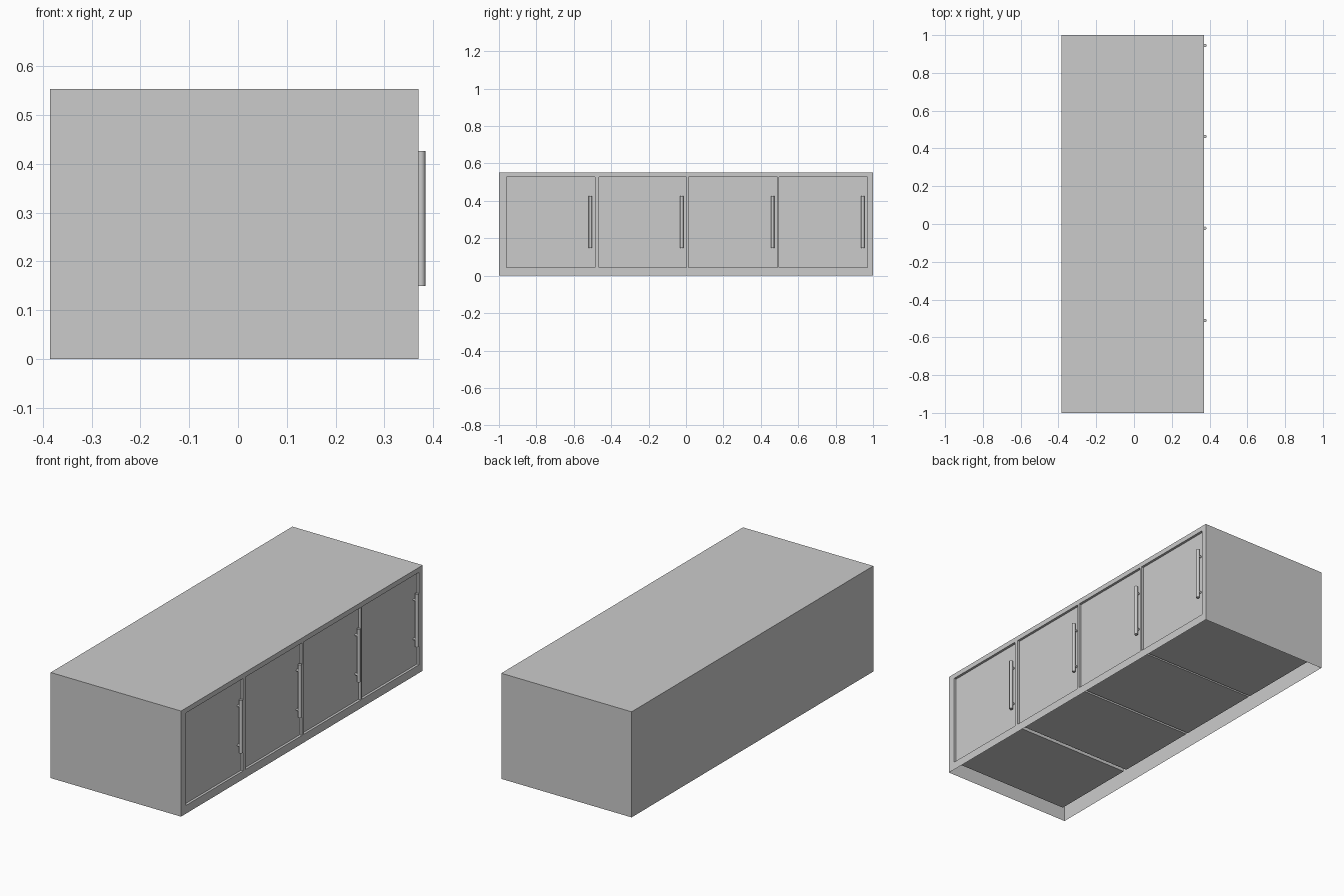
import bpy
import bmesh
from mathutils import Matrix, Vector

cube = bpy.data.objects.get("Cube")
if cube:
    bpy.data.objects.remove(cube, do_unlink=True)

# One flat grey for the whole cabinet
grey = bpy.data.materials.new("plain grey")
grey.use_nodes = True
grey.diffuse_color = (0.6, 0.6, 0.6, 1)
grey.node_tree.nodes["Principled BSDF"].inputs["Base Color"].default_value = (0.6, 0.6, 0.6, 1)

BACK, FRONT, END, HEIGHT = -0.385, 0.37, 1.0, 0.553
DOOR_X, CELL_BACK = 0.357, -0.34
DOOR_LOW, DOOR_HIGH = 0.043, 0.527
DOORS = [(-0.96, -0.486), (-0.465, 0.002), (0.014, 0.488), (0.498, 0.97)]


def finish(name, bm):
    mesh = bpy.data.meshes.new(name)
    bm.to_mesh(mesh)
    bm.free()
    obj = bpy.data.objects.new(name, mesh)
    mesh.materials.append(grey)
    bpy.context.collection.objects.link(obj)
    return obj


def box(bm, low, high, skip=()):
    """Axis-aligned box, leaving out the faces that look along the skip directions."""
    low, high = Vector(low), Vector(high)
    made = bmesh.ops.create_cube(bm, size=1)["verts"]
    faces = list({f for v in made for f in v.link_faces})
    bm.normal_update()
    gone = [f for f in faces if any(f.normal.dot(Vector(d)) > 0.9 for d in skip)]
    for v in made:
        v.co = Vector([a + (c + 0.5) * (b - a) for a, b, c in zip(low, high, v.co)])
    bmesh.ops.delete(bm, geom=gone, context="FACES_ONLY")


def front_panel(bm, y0, y1, z0, z1, x=FRONT):
    bm.faces.new([bm.verts.new((x, y, z)) for y, z in
                  ((y0, z0), (y1, z0), (y1, z1), (y0, z1))])


# Thin outer shell, open underneath and at the door side
bm = bmesh.new()
box(bm, (BACK, -END, 0), (FRONT, END, HEIGHT), skip=[(0, 0, -1), (1, 0, 0)])
finish("cabinet_shell", bm)

# Face frame: top and bottom rails with stiles between the doors
bm = bmesh.new()
front_panel(bm, -END, END, 0, DOOR_LOW)
front_panel(bm, -END, END, DOOR_HIGH, HEIGHT)
edges = [-END] + [y for door in DOORS for y in door] + [END]
for y0, y1 in zip(edges[::2], edges[1::2]):
    front_panel(bm, y0, y1, DOOR_LOW, DOOR_HIGH)
finish("face_frame", bm)


def cylinder(bm, radius, length, place):
    bmesh.ops.create_cone(bm, cap_ends=True, segments=16, radius1=radius,
                          radius2=radius, depth=length, matrix=place)


for number, (y0, y1) in enumerate(DOORS, 1):
    # Compartment behind each opening
    bm = bmesh.new()
    box(bm, (CELL_BACK, y0, DOOR_LOW), (FRONT, y1, DOOR_HIGH), skip=[(1, 0, 0)])
    finish(f"compartment_{number}", bm)

    # Slightly recessed door
    bm = bmesh.new()
    front_panel(bm, y0, y1, DOOR_LOW, DOOR_HIGH, DOOR_X)
    finish(f"door_{number}", bm)

    # Round bar handle on two short posts
    bm = bmesh.new()
    y = y1 - 0.025
    cylinder(bm, 0.009, 0.277, Matrix.Translation((0.375, y, 0.288)))
    for z in (0.185, 0.391):
        cylinder(bm, 0.006, 0.022, Matrix.Translation((0.365, y, z))
                 @ Matrix.Rotation(1.5708, 4, "Y"))
    handle = finish(f"handle_{number}", bm)
    bpy.ops.object.select_all(action="DESELECT")
    handle.select_set(True)
    bpy.context.view_layer.objects.active = handle
    bpy.ops.object.shade_smooth_by_angle()
